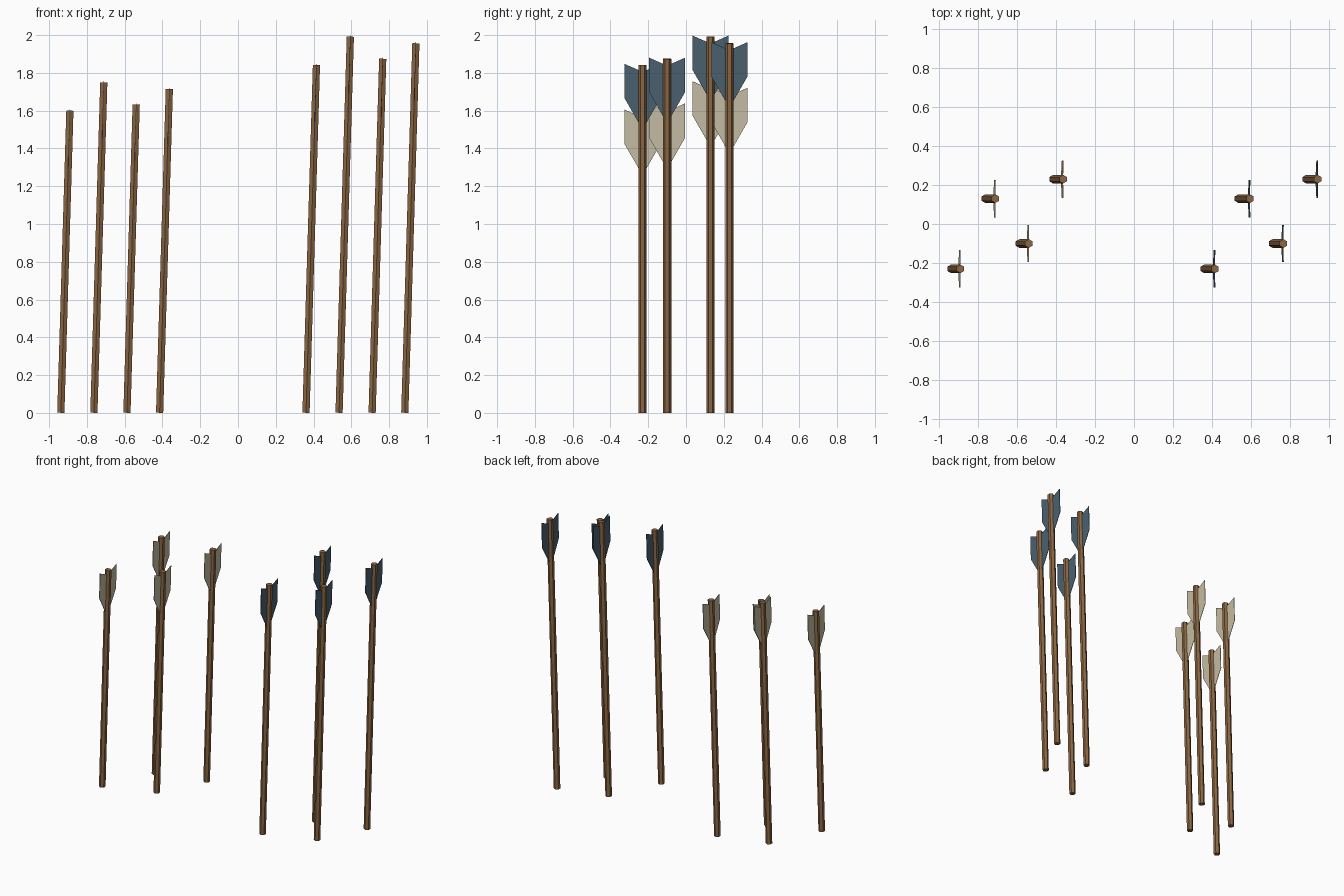
import bpy
import bmesh
from math import pi
from mathutils import Matrix

cube = bpy.data.objects.get("Cube")
if cube:
    bpy.data.objects.remove(cube, do_unlink=True)

RADIUS = 0.022
LEAN = 0.03
FIN_THICKNESS = 0.003


def material(name, color):
    mat = bpy.data.materials.new(name)
    mat.use_nodes = True
    mat.diffuse_color = (*color, 1)
    mat.node_tree.nodes["Principled BSDF"].inputs["Base Color"].default_value = (*color, 1)
    return mat


wood = material("brown wood", (0.26, 0.135, 0.056))
cream = material("cream feather", (0.56, 0.51, 0.37))
blue = material("slate blue feather", (0.07, 0.12, 0.16))


def add_object(name, bm, mat, matrix):
    bmesh.ops.recalc_face_normals(bm, faces=bm.faces)
    mesh = bpy.data.meshes.new(name)
    bm.to_mesh(mesh)
    bm.free()
    mesh.materials.append(mat)
    obj = bpy.data.objects.new(name, mesh)
    obj.matrix_world = matrix
    bpy.context.collection.objects.link(obj)


def arrow(name, x, y, length, feather):
    place = Matrix.Translation((x, y, RADIUS * LEAN)) @ Matrix.Rotation(LEAN, 4, "Y")

    # Six-sided shaft with corners towards the front and back
    bm = bmesh.new()
    bmesh.ops.create_cone(
        bm, cap_ends=True, segments=6, radius1=RADIUS, radius2=RADIUS, depth=length,
        matrix=Matrix.Translation((0, 0, length / 2)) @ Matrix.Rotation(pi / 6 * 0, 4, "Z"))
    add_object(name + "_shaft", bm, wood, place)

    # Mirrored pair of thin swept feathers
    bm = bmesh.new()
    outline = [(0.01, -0.032), (0.096, 0.006), (0.096, -0.175), (0.01, -0.325)]
    for side in (-1, 1):
        verts = [bm.verts.new((-FIN_THICKNESS / 2, side * out, length + up)) for out, up in outline]
        face = bm.faces.new(verts)
        grown = bmesh.ops.extrude_face_region(bm, geom=[face], use_keep_orig=True)
        moved = [g for g in grown["geom"] if isinstance(g, bmesh.types.BMVert)]
        bmesh.ops.translate(bm, verts=moved, vec=(FIN_THICKNESS, 0, 0))
    add_object(name + "_feathers", bm, feather, place)


# Two groups share one layout; the blue group is longer
layout = [(0, -0.23, 0), (0.175, 0.13, 0.15), (0.35, -0.1, 0.033), (0.523, 0.23, 0.115)]
groups = [("cream", -0.938, 1.6, cream), ("blue", 0.36, 1.842, blue)]
for group, start, base_length, feather in groups:
    for i, (dx, y, extra) in enumerate(layout, 1):
        arrow(f"{group}_arrow_{i}", start + dx, y, base_length + extra, feather)
